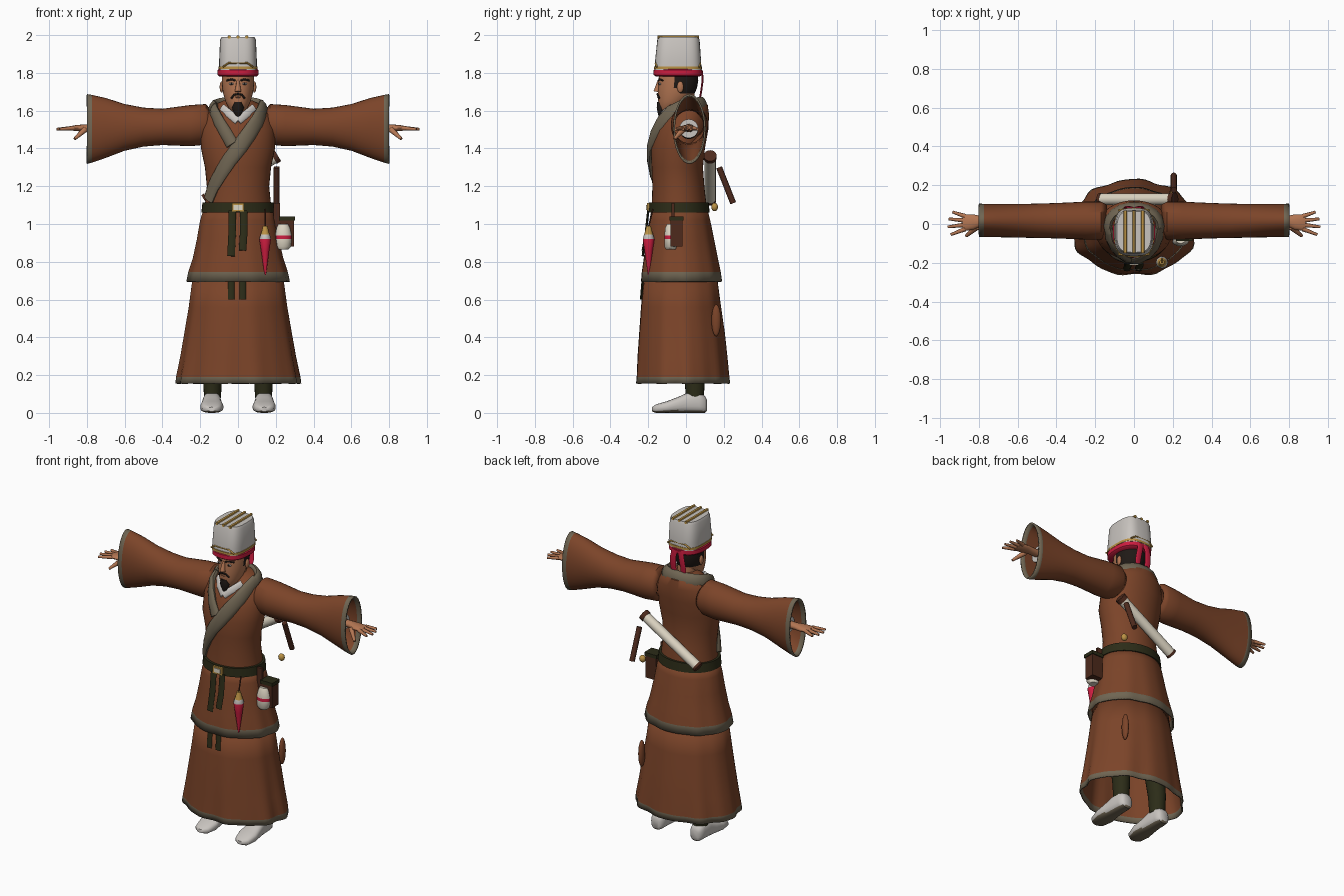
import bpy, bmesh, math
from mathutils import Vector, Matrix

cube = bpy.data.objects.get("Cube")
if cube:
    bpy.data.objects.remove(cube)

made = []


def material(name, r, g, b):
    m = bpy.data.materials.new(name)
    m.use_nodes = True
    m.diffuse_color = (r, g, b, 1)
    bsdf = m.node_tree.nodes["Principled BSDF"]
    bsdf.inputs["Base Color"].default_value = (r, g, b, 1)
    bsdf.inputs["Roughness"].default_value = 0.8
    return m


ROBE = material("russet cloth", .2, .058, .022)
TRIM = material("grey fur", .16, .13, .085)
GREEN = material("dark green cloth", .025, .025, .009)
SKIN = material("skin", .45, .18, .085)
HAIR = material("black hair", .014, .01, .008)
WHITE = material("off white", .58, .55, .52)
RED = material("crimson", .6, .012, .05)
GOLD = material("gold", .5, .29, .06)
BROWN = material("dark brown leather", .075, .023, .012)
CREAM = material("cream paper", .72, .66, .54)


def finish(name, bm, mats, rule=None, mirror=False, thick=0):
    """Turn a bmesh into an object, colouring faces by a rule."""
    bmesh.ops.recalc_face_normals(bm, faces=bm.faces)
    if rule:
        for f in bm.faces:
            f.material_index = rule(f.calc_center_median(), f.normal)
    me = bpy.data.meshes.new(name)
    bm.to_mesh(me)
    bm.free()
    for m in mats if isinstance(mats, tuple) else (mats,):
        me.materials.append(m)
    ob = bpy.data.objects.new(name, me)
    bpy.context.collection.objects.link(ob)
    if mirror:
        ob.modifiers.new("mirror", "MIRROR")
    if thick:
        ob.modifiers.new("thickness", "SOLIDIFY").thickness = thick
    made.append(ob)
    return ob


def skin_rings(bm, rings, caps):
    rings = [[bm.verts.new(p) for p in ring] for ring in rings]
    n = len(rings[0])
    for a, b in zip(rings, rings[1:]):
        for i in range(n):
            bm.faces.new((a[i], a[(i + 1) % n], b[(i + 1) % n], b[i]))
    if caps:
        bm.faces.new(rings[0])
        bm.faces.new(rings[-1])


def loft(name, rings, mats, axis="z", e=1, n=32, caps=True, wave=0, **kw):
    """Rings are (position on axis, a min, a max, b min, b max)."""
    def power(v):
        return math.copysign(abs(v) ** e, v)
    out = []
    for k, (t, a0, a1, b0, b1) in enumerate(rings):
        ring = []
        for i in range(n):
            u = math.tau * i / n
            s = 1 + wave * (math.sin(9 * u) + .6 * math.sin(14 * u + 1)) * (1 - k / len(rings))
            a = (a0 + a1) / 2 + (a1 - a0) / 2 * power(math.cos(u)) * s
            b = (b0 + b1) / 2 + (b1 - b0) / 2 * power(math.sin(u)) * s
            ring.append({"z": (a, b, t), "x": (t, a, b), "y": (a, t, b)}[axis])
        out.append(ring)
    bm = bmesh.new()
    skin_rings(bm, out, caps)
    return finish(name, bm, mats, **kw)


def sweep(name, pts, w, d, outward, mat, n=12, **kw):
    """Oval strip along points; outward gives the flat side's direction."""
    pts = [Vector(p) for p in pts]
    out = []
    for i, p in enumerate(pts):
        t = (pts[min(i + 1, len(pts) - 1)] - pts[max(i - 1, 0)]).normalized()
        side = t.cross(outward(p)).normalized()
        up = side.cross(t)
        out.append([p + side * w * math.cos(math.tau * j / n) + up * d * math.sin(math.tau * j / n)
                    for j in range(n)])
    bm = bmesh.new()
    skin_rings(bm, out, True)
    return finish(name, bm, mat, **kw)


def rod(name, p, q, r1, r2, mat, n=16, **kw):
    p, q = Vector(p), Vector(q)
    m = Matrix.Translation((p + q) / 2) @ (q - p).to_track_quat("Z", "Y").to_matrix().to_4x4()
    bm = bmesh.new()
    bmesh.ops.create_cone(bm, cap_ends=True, segments=n, radius1=r1, radius2=r2,
                          depth=(q - p).length, matrix=m)
    return finish(name, bm, mat, **kw)


def block(name, centre, size, mat, ball=False, **kw):
    m = Matrix.Translation(centre) @ Matrix.Diagonal((*size, 1))
    bm = bmesh.new()
    if ball:
        bmesh.ops.create_uvsphere(bm, u_segments=16, v_segments=10, radius=.5, matrix=m)
    else:
        bmesh.ops.create_cube(bm, size=1, matrix=m)
    return finish(name, bm, mat, **kw)


def oval(z, x, y0, y1):
    return (z, -x, x, y0, y1)


def front(p):
    return Vector((0, -1, 0))


def radial(p):
    return Vector((p.x, p.y + .01, .03))


# Robe: lower skirt, overskirt, bodice
loft("lower_skirt", [oval(.155, .328, -.265, .23), oval(.19, .325, -.262, .227), oval(.3, .303, -.258, .217),
                     oval(.42, .283, -.25, .205), oval(.56, .26, -.24, .185), oval(.75, .235, -.22, .16)],
     (ROBE, TRIM), n=72, caps=False, wave=.022, thick=.008, rule=lambda c, n: int(c.z < .19))
loft("overskirt", [oval(.695, .272, -.24, .19), oval(.745, .262, -.236, .183), oval(.82, .238, -.225, .168),
                   oval(.92, .217, -.21, .148), oval(1.02, .2, -.195, .128), oval(1.09, .178, -.18, .11)],
     (ROBE, TRIM), n=72, caps=False, wave=.012, thick=.008, rule=lambda c, n: int(c.z < .74))
BODY = [oval(1.07, .178, -.182, .112), oval(1.2, .165, -.178, .097), oval(1.3, .175, -.182, .09),
        oval(1.4, .196, -.187, .1), oval(1.5, .198, -.165, .118), oval(1.58, .178, -.125, .122),
        oval(1.63, .125, -.08, .115), oval(1.655, .075, -.055, .08)]
loft("bodice", BODY, ROBE, n=40)
block("skirt_flap", (.2, .16, .49), (.035, .05, .17), ROBE, ball=True)


def chest(x, z, lift=0):
    """Point on the front of the bodice."""
    for a, b in zip(BODY, BODY[1:]):
        if a[0] <= z <= b[0]:
            t = (z - a[0]) / (b[0] - a[0])
            w, y0, y1 = (a[i] + (b[i] - a[i]) * t for i in (2, 3, 4))
            return (x, (y0 + y1) / 2 - (y1 - y0) / 2 * math.sqrt(max(0, 1 - (x / w) ** 2)) - lift, z)


# Fur collar and crossed lapels
sweep("short_lapel", [(-.13, -.01, 1.62)] + [chest(*p) for p in ((-.125, 1.59), (-.1, 1.54), (-.07, 1.49), (-.03, 1.42))],
      .034, .02, radial, TRIM)
sweep("long_lapel", [(.13, -.01, 1.62)] + [chest(*p, .003) for p in (
    (.125, 1.59), (.1, 1.54), (.06, 1.48), (.01, 1.41), (-.045, 1.34), (-.09, 1.27), (-.13, 1.2), (-.155, 1.13))],
    .042, .02, radial, TRIM)
sweep("collar", [(.135 * math.cos(a), .1 * math.sin(a) - .01, 1.61 + .025 * math.sin(a))
                 for a in [math.radians(d) for d in range(-20, 201, 20)]], .042, .022, radial, TRIM)
sweep("inner_collar", [chest(.085, 1.615, .004), chest(.05, 1.585, .004), chest(0, 1.545, .004)],
      .022, .009, radial, WHITE, mirror=True)

# Sleeves, cuffs and wrists
SLEEVE = [(.14, -.06, .1, 1.45, 1.6), (.17, -.08, .115, 1.42, 1.635), (.25, -.08, .115, 1.412, 1.63),
          (.4, -.074, .108, 1.418, 1.61), (.5, -.072, .105, 1.41, 1.616), (.6, -.07, .103, 1.388, 1.635),
          (.7, -.068, .103, 1.35, 1.667), (.772, -.068, .104, 1.325, 1.683), (.8, -.068, .105, 1.318, 1.688)]
loft("sleeves", SLEEVE, (ROBE, TRIM), axis="x", caps=False, mirror=True, thick=.01,
     rule=lambda c, n: int(c.x > .77))
loft("inner_sleeves", [(.5, -.035, .065, 1.45, 1.55), (.74, -.035, .065, 1.455, 1.555)],
     (BROWN, WHITE), axis="x", mirror=True, rule=lambda c, n: int(n.x > .5))

# Hands
loft("hands", [(.7, -.01, .04, 1.485, 1.53), (.79, -.012, .042, 1.488, 1.528), (.83, -.03, .05, 1.49, 1.526),
               (.87, -.035, .05, 1.493, 1.522), (.885, -.03, .045, 1.498, 1.517)], SKIN, axis="x", n=16, mirror=True)
for name, y, tip, end in (("index", -.026, -.055, .945), ("middle", -.004, -.015, .96),
                          ("ring", .018, .026, .955), ("little", .04, .062, .935)):
    rod(name + "_fingers", (.87, y, 1.508), (end, tip, 1.502), .012, .007, SKIN, n=8, mirror=True)
rod("thumbs", (.81, -.015, 1.5), (.865, -.062, 1.45), .017, .008, SKIN, n=8, mirror=True)

# Head and face
loft("neck", [oval(1.56, .06, -.08, .05), oval(1.7, .055, -.08, .045)], SKIN)
loft("head", [oval(1.595, .028, -.135, -.07), oval(1.615, .05, -.142, -.03), oval(1.65, .067, -.147, .015),
              oval(1.69, .078, -.149, .045), oval(1.72, .083, -.148, .058), oval(1.76, .086, -.146, .065),
              oval(1.81, .085, -.14, .062)], (SKIN, HAIR),
     rule=lambda c, n: int((c.y > -.035 and c.z > 1.69) or (c.y > -.065 and c.z > 1.74)))
block("ears", (.087, -.03, 1.725), (.02, .035, .06), SKIN, ball=True, mirror=True)
rod("nose", (0, -.155, 1.7), (0, -.143, 1.76), .017, .007, SKIN, n=8)
block("eyes", (.034, -.138, 1.742), (.03, .012, .012), WHITE, ball=True, mirror=True)
block("pupils", (.034, -.143, 1.742), (.012, .008, .012), HAIR, ball=True, mirror=True)
sweep("eyebrows", [(.014, -.147, 1.76), (.035, -.141, 1.766), (.06, -.123, 1.76)], .005, .004, front, HAIR, mirror=True)
sweep("moustache", [(0, -.152, 1.688), (.022, -.15, 1.684), (.035, -.141, 1.665)], .005, .005, front, HAIR, mirror=True)
block("mouth", (0, -.148, 1.672), (.035, .01, .009), SKIN, ball=True)
loft("goatee", [oval(1.548, .003, -.135, -.128), oval(1.58, .018, -.148, -.115),
                oval(1.615, .032, -.155, -.11), oval(1.645, .018, -.153, -.13)], HAIR, n=12)

# Hat
loft("hat", [oval(1.815, .1, -.166, .082), oval(1.86, .1, -.164, .08), oval(1.975, .095, -.152, .072),
             oval(1.99, .088, -.146, .066)], WHITE, e=.6, n=40)
loft("hat_band", [oval(1.782, .1, -.16, .075), oval(1.79, .109, -.172, .086), oval(1.815, .109, -.172, .086),
                  oval(1.822, .1, -.16, .075)], RED, e=.8, n=40)
loft("hat_gold_ring", [oval(1.82, .104, -.17, .084), oval(1.834, .104, -.17, .084)], GOLD, e=.65, n=40)
for side, y in (("front", -.171), ("back", .086)):
    sweep(side + "_crest", [(x, y + abs(x) * (.2 if y < 0 else -.2), z) for x, z in (
        (-.08, 1.832), (-.05, 1.852), (.05, 1.852), (.08, 1.832))], .005, .005, front, GOLD, n=8)
for i in (-1, 0, 1):
    rod("hat_ridge", (i * .046, -.15, 1.99), (i * .046, .07, 1.99), .009, .009, GOLD, n=8)
sweep("ribbons", [(.02, .085, 1.81), (.03, .088, 1.76), (.036, .08, 1.7), (.03, .07, 1.65)],
      .02, .005, front, RED, mirror=True)

# Belt, buckle and sashes
loft("belt", [oval(1.06, .194, -.198, .125), oval(1.115, .188, -.196, .12)], GREEN, n=40)
block("buckle", (0, -.2, 1.088), (.066, .014, .045), GOLD)
block("buckle_plate", (0, -.207, 1.088), (.045, .008, .026), CREAM)
for x, low in ((-.031, .83), (.03, .86)):
    sweep("sash", [(x, -.2, 1.07), (x, -.213, .95), (x - .006, -.229, low)], .02, .006, front, GREEN, n=8)
    sweep("sash_end", [(x - .005, -.228, .72), (x - .005, -.238, .6)], .017, .006, front, GREEN, n=8)

# Hanging charm
loft("charm", [(.73, .14, .148, -.202, -.194), (.86, .122, .166, -.22, -.176), (.92, .113, .175, -.229, -.167),
               (.945, .12, .168, -.222, -.174), (.96, .125, .163, -.217, -.179), (.99, .132, .156, -.21, -.186)],
     (RED, WHITE, GOLD), n=16, rule=lambda c, n: 0 if c.z < .92 else 1 if c.z < .95 else 2)
rod("charm_cord", (.144, -.198, .985), (.144, -.175, 1.08), .004, .004, BROWN, n=6)

# Pouch and jar on the left hip
block("pouch", (.26, -.05, .96), (.075, .065, .16), BROWN)
block("pouch_lid", (.26, -.05, 1.03), (.085, .075, .022), GREEN)
loft("jar", [(.865, .21, .265, -.105, -.055), (.88, .198, .28, -.115, -.05), (.92, .195, .284, -.115, -.05),
             (.94, .195, .284, -.115, -.05), (.98, .205, .275, -.11, -.055), (1.0, .215, .265, -.1, -.06)],
     (CREAM, RED), n=20, rule=lambda c, n: int(.92 < c.z < .94))
block("hip_strap", (.205, -.07, 1.045), (.034, .016, .13), BROWN)

# Scroll tube on the back, baton and toggle
top, low = Vector((.2, .128, 1.355)), Vector((-.17, .128, 1.13))
rod("scroll_tube", low, top, .03, .03, CREAM)
rod("scroll_top_cap", top - (top - low) * .03, top + (top - low) * .03, .034, .034, BROWN)
rod("scroll_end_cap", low - (top - low) * .02, low + (top - low) * .015, .032, .032, BROWN)
rod("baton", (.205, .25, 1.11), (.205, .175, 1.3), .016, .016, BROWN, n=12)
block("toggle", (.2, .152, 1.09), (.04, .035, .045), GOLD, ball=True)

# Legs and shoes
loft("trousers", [(.08, .09, .18, .0, .095), (.2, .085, .185, -.01, .1), (.65, .05, .19, -.08, .08)],
     GREEN, n=20, mirror=True)
loft("shoes", [(-.18, .12, .16, .008, .03), (-.16, .093, .187, 0, .045), (-.1, .077, .2, 0, .062),
               (-.04, .085, .192, 0, .085), (.01, .09, .186, 0, .108), (.07, .092, .183, 0, .11),
               (.1, .1, .175, 0, .09), (.11, .115, .16, .01, .07)],
     (WHITE, TRIM), axis="y", e=.75, n=24, mirror=True, rule=lambda c, n: int(n.z < -.6))

# Smooth shading with sharp edges kept
bpy.ops.object.select_all(action="DESELECT")
for ob in made:
    ob.select_set(True)
bpy.context.view_layer.objects.active = made[0]
bpy.ops.object.shade_smooth_by_angle(angle=math.radians(45))
